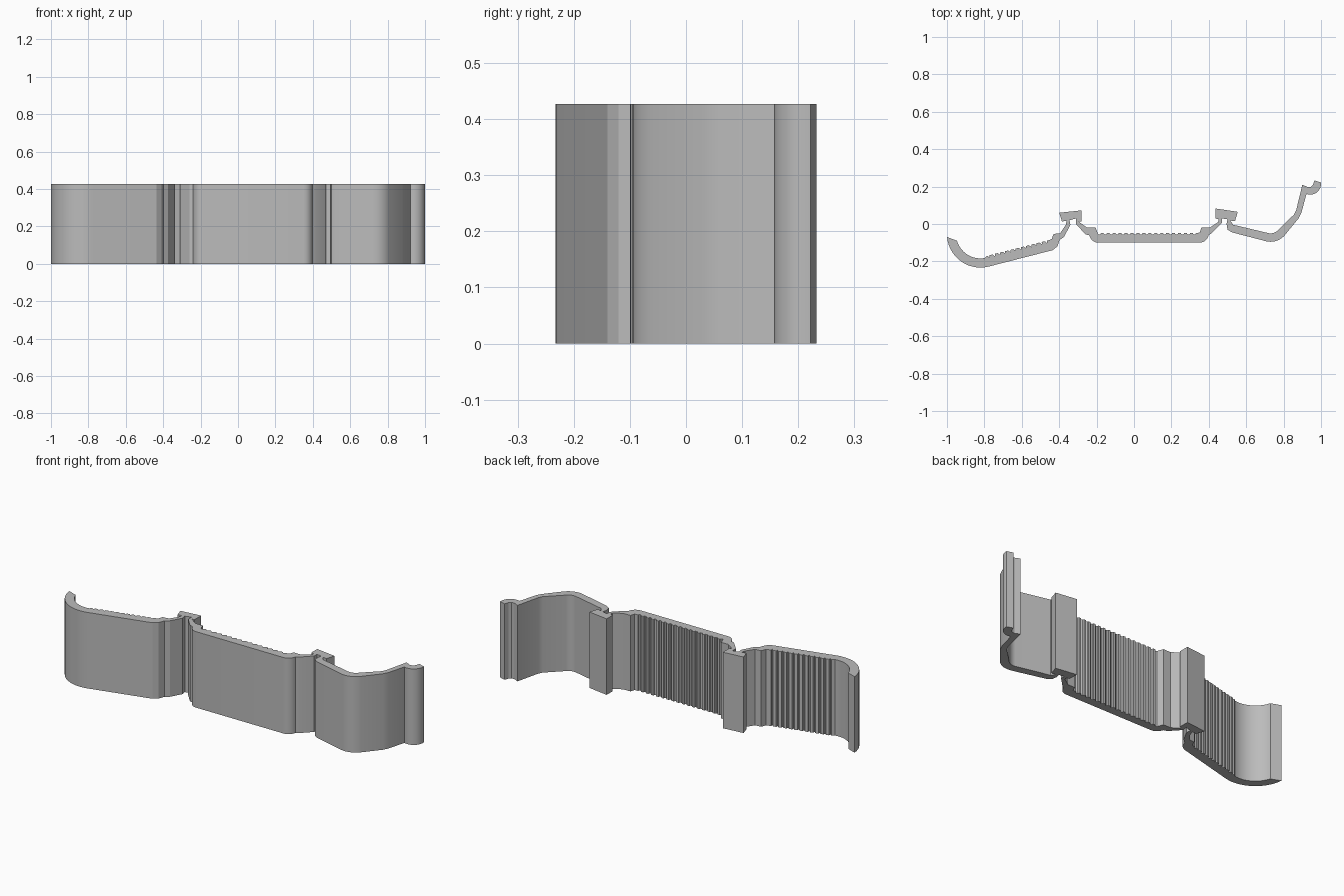
import bpy
import bmesh
from math import cos, sin, radians
from mathutils import Vector

HEIGHT = 0.427

# Remove the default cube
default_cube = bpy.data.objects.get("Cube")
if default_cube:
    bpy.data.objects.remove(default_cube, do_unlink=True)


def arc(center_x, center_y, radius, start, end, steps=14):
    """Points along a circular bend, angles in degrees."""
    points = []
    for step in range(steps + 1):
        angle = radians(start + (end - start) * step / steps)
        points.append((center_x + radius * cos(angle), center_y + radius * sin(angle)))
    return points


def ridges(start, end, count, depth, tooth):
    """A row of grip ridges; tooth lists (position, drop) within one ridge."""
    start, end = Vector(start), Vector(end)
    along = (end - start) / count
    inward = Vector((-along.y, along.x)).normalized() * depth
    points = []
    for index in range(count):
        for position, drop in tooth:
            points.append(tuple(start + along * (index + position) + inward * drop))
    points.append(tuple(end))
    return points


def make_material(name, colour):
    material = bpy.data.materials.new(name)
    material.use_nodes = True
    material.diffuse_color = colour
    for node in material.node_tree.nodes:
        if node.type == "BSDF_PRINCIPLED":
            node.inputs["Base Color"].default_value = colour
    return material


def extrude_profile(name, outline, height, material):
    """Closed outline raised into a solid strip."""
    mesh = bpy.data.meshes.new(name)
    bm = bmesh.new()
    base = bm.faces.new([bm.verts.new((x, y, 0)) for x, y in outline])
    raised = bmesh.ops.extrude_face_region(bm, geom=[base], use_keep_orig=True)
    top_verts = [item for item in raised["geom"] if isinstance(item, bmesh.types.BMVert)]
    bmesh.ops.translate(bm, verts=top_verts, vec=(0, 0, height))
    bmesh.ops.recalc_face_normals(bm, faces=bm.faces)
    bm.to_mesh(mesh)
    bm.free()
    strip = bpy.data.objects.new(name, mesh)
    bpy.context.collection.objects.link(strip)
    mesh.materials.append(material)
    bpy.ops.object.select_all(action="DESELECT")
    strip.select_set(True)
    bpy.context.view_layer.objects.active = strip
    bpy.ops.object.shade_smooth_by_angle(angle=radians(20))
    return strip


# Front side, from the curled end to the hooked end
curl_front = arc(-0.821, -0.054, 0.179, 185, 284)
hinge_front = [
    (-0.435, -0.14), (-0.41, -0.12), (-0.397, -0.085), (-0.375, -0.07),
    (-0.34, -0.005), (-0.345, 0.02), (-0.31, 0.03), (-0.31, 0),
    (-0.26, -0.055), (-0.24, -0.06),
]
strap_front = arc(-0.19, -0.05, 0.05, 200, 270, 6) + arc(0.35, -0.05, 0.05, 270, 350, 6)
latch_front = [
    (0.415, -0.05), (0.47, 0.005), (0.47, 0.03), (0.5, 0.025),
    (0.495, 0), (0.5, -0.03), (0.525, -0.045),
]
elbow_front = arc(0.73, 0.005, 0.1, 256, 322)
hook_front = [(0.88, 0.03), (0.895, 0.06), (0.922, 0.16)]
hook_front += arc(0.942, 0.215, 0.058, 265, 367, 10)

# Back side, returning from the hooked end to the curled end
hook_back = [
    (0.965, 0.233), (0.957, 0.21), (0.945, 0.198), (0.93, 0.197),
    (0.9, 0.21), (0.867, 0.073), (0.855, 0.05),
]
elbow_back = arc(0.73, 0.005, 0.055, 322, 256)
latch_back = [
    (0.53, -0.004), (0.515, 0.018), (0.54, 0.015), (0.555, 0.065),
    (0.435, 0.083), (0.435, 0.03), (0.452, 0.025), (0.45, 0.01),
    (0.405, -0.02), (0.36, -0.02), (0.352, -0.045),
]
round_tooth = [(0, 0), (0.4, 0), (0.5, 0.7), (0.7, 1), (0.9, 0.7)]
strap_back = ridges((0.345, -0.047), (-0.195, -0.047), 17, 0.01, round_tooth)
hinge_back = [
    (-0.205, -0.02), (-0.25, -0.02), (-0.295, 0.012), (-0.28, 0.015),
    (-0.28, 0.073), (-0.4, 0.06), (-0.385, 0.013), (-0.36, 0.018),
    (-0.365, -0.005), (-0.395, -0.05), (-0.43, -0.053), (-0.44, -0.08),
]
saw_tooth = [(0, 0), (0.55, 0), (0.65, 1)]
arm_back = ridges((-0.45, -0.085), (-0.785, -0.17), 12, 0.012, saw_tooth)
curl_back = arc(-0.821, -0.054, 0.13, 280, 196)

outline = (
    curl_front + hinge_front + strap_front + latch_front + elbow_front + hook_front
    + hook_back + elbow_back + latch_back + strap_back + hinge_back + arm_back + curl_back
)

# One continuous plastic strip with both hinges, ridges and hook
grey = make_material("grey plastic", (0.5, 0.5, 0.5, 1))
extrude_profile("folding_clip_strip", outline, HEIGHT, grey)
